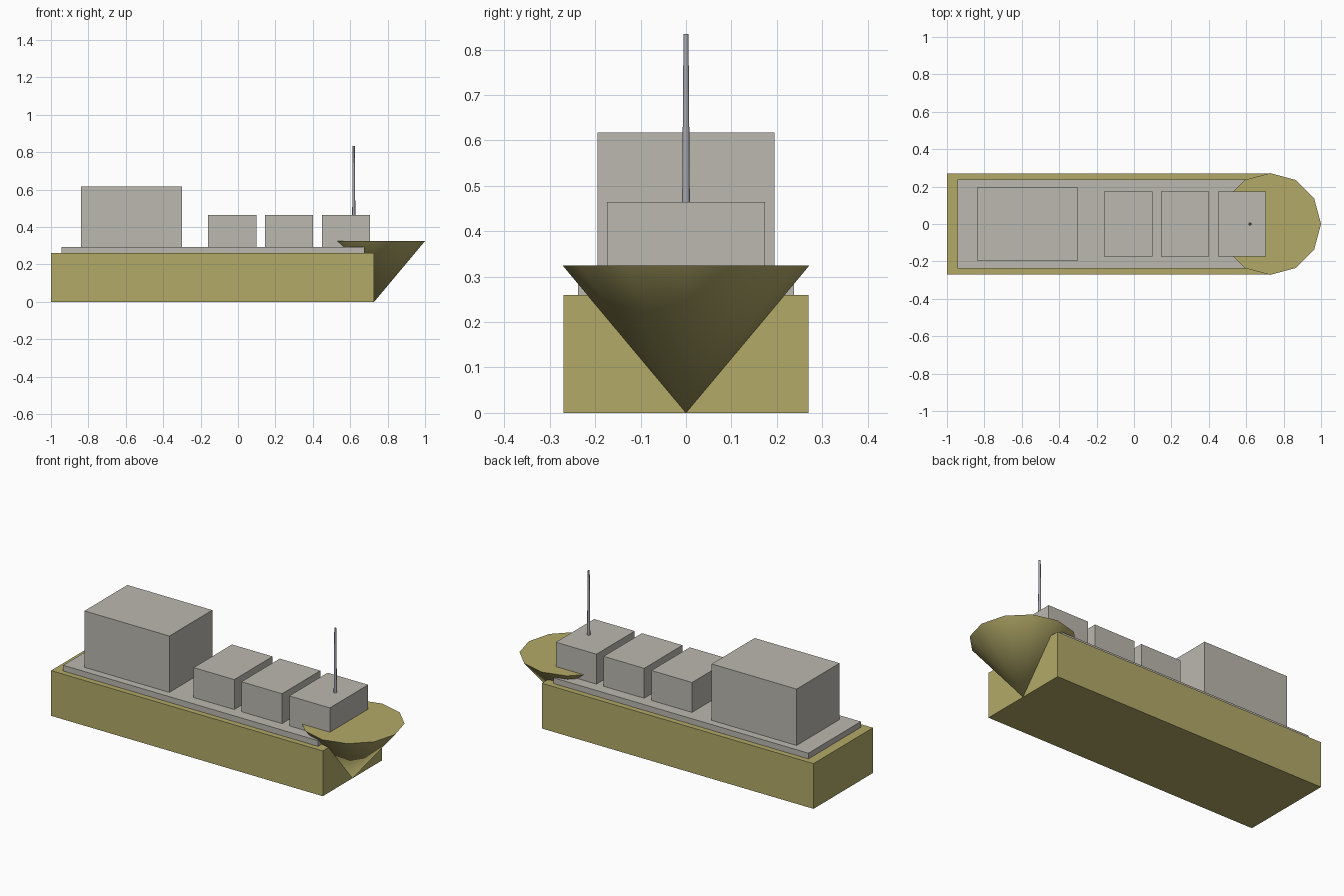
import bpy
import math

if "Cube" in bpy.data.objects:
    bpy.data.objects.remove(bpy.data.objects["Cube"])


def material(name, rgb):
    m = bpy.data.materials.new(name)
    m.diffuse_color = (*rgb, 1)
    m.use_nodes = True
    m.node_tree.nodes["Principled BSDF"].inputs["Base Color"].default_value = m.diffuse_color
    return m


olive = material("olive_paint", (0.45, 0.40, 0.14))
stone = material("warm_grey_paint", (0.50, 0.48, 0.43))
steel = material("mast_steel", (0.38, 0.38, 0.43))


def box(name, x0, x1, half_y, z0, z1, mat):
    bpy.ops.mesh.primitive_cube_add(size=1, location=((x0 + x1) / 2, 0, (z0 + z1) / 2))
    ob = bpy.context.object
    ob.name = name
    ob.scale = (x1 - x0, 2 * half_y, z1 - z0)
    bpy.ops.object.transform_apply(location=False, rotation=False, scale=True)
    ob.data.materials.append(mat)


def cone(name, x, r0, r1, z0, z1, sides, mat):
    bpy.ops.mesh.primitive_cone_add(vertices=sides, radius1=r0, radius2=r1, depth=z1 - z0,
                                    location=(x, 0, (z0 + z1) / 2),
                                    rotation=(0, 0, math.pi / 2))
    ob = bpy.context.object
    ob.name = name
    bpy.ops.object.transform_apply(location=False, rotation=True, scale=False)
    bpy.ops.object.shade_smooth_by_angle(angle=math.radians(40))
    ob.data.materials.append(mat)


# Hull with the inverted twelve-sided cone as bow
box("hull", -1.0, 0.728, 0.27, 0, 0.26, olive)
cone("bow", 0.728, 0, 0.272, 0, 0.325, 12, olive)

# Deck and rear cabin
box("deck", -0.945, 0.675, 0.238, 0.26, 0.293, stone)
box("cabin", -0.84, -0.30, 0.195, 0.293, 0.617, stone)

# Row of cargo blocks
for i in range(3):
    x = -0.16 + i * 0.304
    box(f"cargo_block_{i + 1}", x, x + 0.258, 0.174, 0.293, 0.465, stone)

# Tapered mast on the front block
cone("mast", 0.619, 0.0085, 0.0055, 0.465, 0.834, 12, steel)
